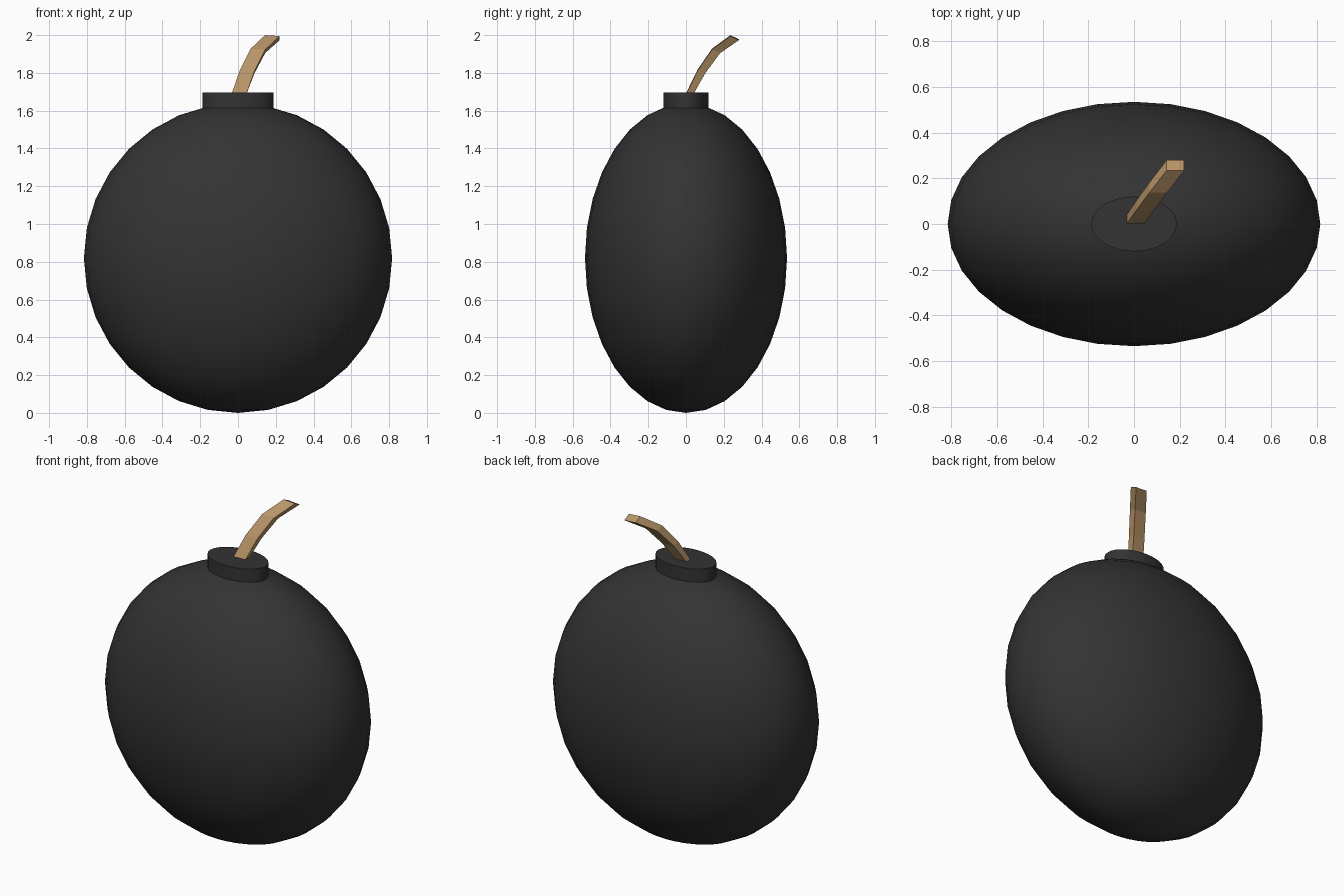
import bpy, bmesh
from math import radians

if "Cube" in bpy.data.objects:
    bpy.data.objects.remove(bpy.data.objects["Cube"])


def material(name, rgb):
    m = bpy.data.materials.new(name)
    m.diffuse_color = (*rgb, 1)
    m.use_nodes = True
    m.node_tree.nodes["Principled BSDF"].inputs["Base Color"].default_value = m.diffuse_color
    return m


iron = material("dark_iron", (0.033, 0.033, 0.033))
cord = material("tan_cord", (0.48, 0.30, 0.14))


def finish(obj, name, mat):
    obj.name = name
    obj.data.materials.append(mat)
    bpy.ops.object.transform_apply(location=False, rotation=False, scale=True)
    bpy.ops.object.shade_smooth_by_angle(angle=radians(35))


# Flattened round body
bpy.ops.mesh.primitive_uv_sphere_add(segments=32, ring_count=16, radius=1, location=(0, 0, 0.819))
body = bpy.context.object
body.scale = (0.816, 0.535, 0.819)
finish(body, "body", iron)

# Oval collar on top
bpy.ops.mesh.primitive_cylinder_add(vertices=32, radius=1, depth=1, location=(0, 0, 1.654))
collar = bpy.context.object
collar.scale = (0.187, 0.12, 0.082)
finish(collar, "collar", iron)

# Bent fuse: front-left corner of each cross-section, then section depth in y and drop in z
path = [(-0.035, -0.003, 1.685, 0.038, 0.0),
        (0.01, 0.06, 1.815, 0.042, -0.012),
        (0.067, 0.137, 1.928, 0.044, -0.018),
        (0.143, 0.235, 2.0, 0.045, -0.022)]
width = 0.077
bm = bmesh.new()
rings = []
for x, y, z, d, drop in path:
    rings.append([bm.verts.new(p) for p in (
        (x, y, z), (x + width, y, z - 0.005),
        (x + width, y + d, z + drop - 0.005), (x, y + d, z + drop))])
for a, b in zip(rings, rings[1:]):
    for i in range(4):
        j = (i + 1) % 4
        bm.faces.new((a[i], a[j], b[j], b[i]))
bm.faces.new(rings[0][::-1])
bm.faces.new(rings[-1])
bmesh.ops.recalc_face_normals(bm, faces=bm.faces)
mesh = bpy.data.meshes.new("fuse")
bm.to_mesh(mesh)
bm.free()
fuse = bpy.data.objects.new("fuse", mesh)
bpy.context.collection.objects.link(fuse)
mesh.materials.append(cord)
